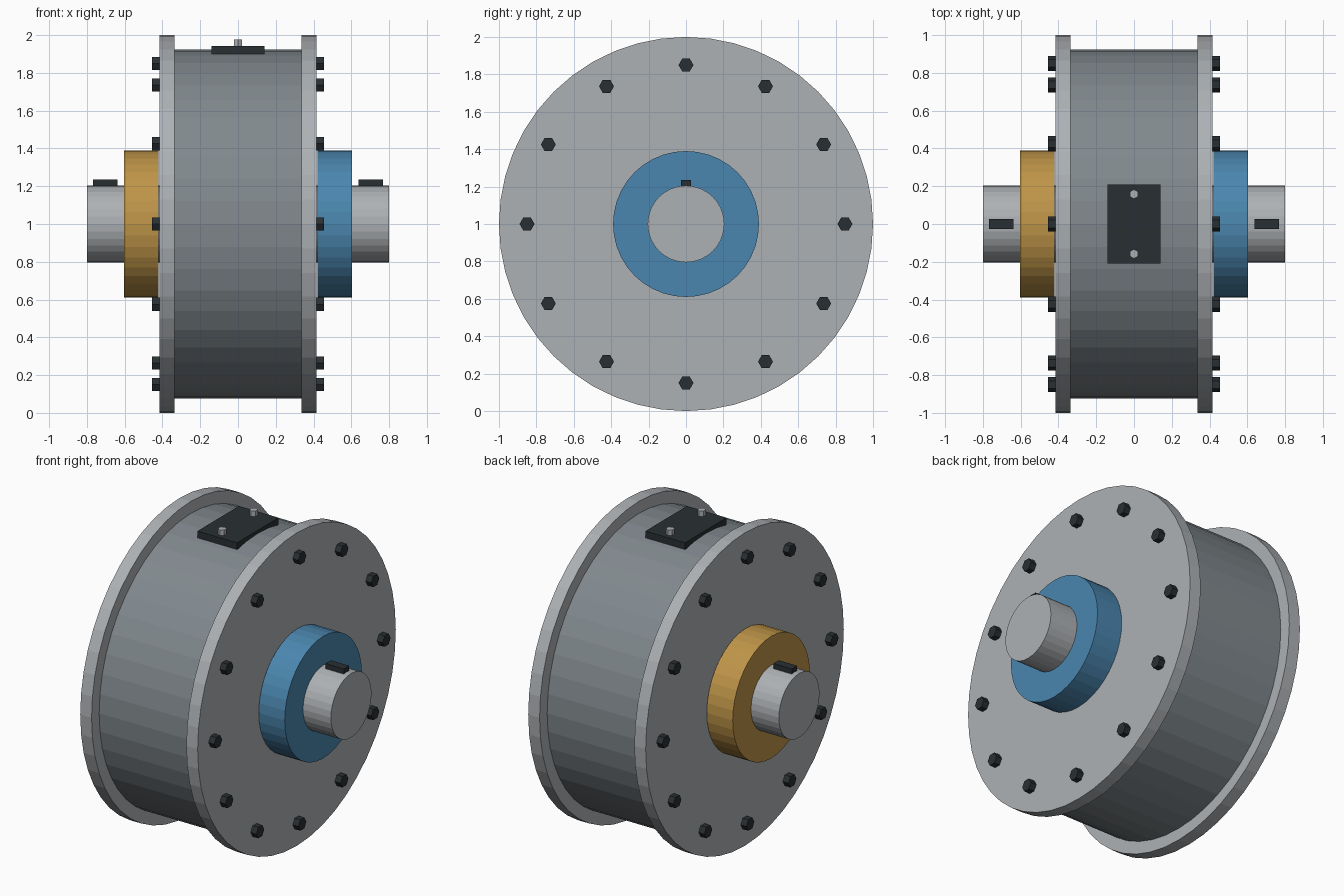
import bpy
from math import sin, cos, pi

if "Cube" in bpy.data.objects:
    bpy.data.objects.remove(bpy.data.objects["Cube"])

AXIS_Z = 1.0  # height of the drum axis


def material(name, rgb):
    m = bpy.data.materials.new(name)
    m.diffuse_color = (*rgb, 1)
    m.use_nodes = True
    m.node_tree.nodes["Principled BSDF"].inputs["Base Color"].default_value = m.diffuse_color
    return m


STEEL = material("steel", (0.42, 0.44, 0.46))
CASING = material("casing_grey", (0.22, 0.25, 0.27))
DARK = material("dark_metal", (0.022, 0.028, 0.032))
BLUE = material("blue", (0.07, 0.24, 0.43))
GOLD = material("gold", (0.52, 0.30, 0.065))


def finish(name, mat):
    ob = bpy.context.object
    ob.name = name
    ob.data.materials.append(mat)
    return ob


def cyl_x(name, r, x0, x1, sides, mat, y=0.0, z=AXIS_Z):
    """Cylinder lying along x from x0 to x1."""
    bpy.ops.mesh.primitive_cylinder_add(
        vertices=sides, radius=r, depth=abs(x1 - x0),
        location=((x0 + x1) / 2, y, z), rotation=(0, pi / 2, 0))
    return finish(name, mat)


def box(name, lo, hi, mat):
    bpy.ops.mesh.primitive_cube_add(
        size=1, location=[(a + b) / 2 for a, b in zip(lo, hi)])
    bpy.context.object.scale = [b - a for a, b in zip(lo, hi)]
    return finish(name, mat)


# Drum casing and the shaft running through it
cyl_x("drum_casing", 0.923, -0.335, 0.335, 48, CASING)
cyl_x("shaft", 0.205, -0.8, 0.8, 32, STEEL)

# Both ends: flange, bearing hub, shaft key and ring of hex bolts
for side, s, hub_mat in (("left", -1, GOLD), ("right", 1, BLUE)):
    cyl_x(f"{side}_flange", 1.0, s * 0.335, s * 0.415, 48, STEEL)
    cyl_x(f"{side}_hub", 0.39, s * 0.42, s * 0.603, 40, hub_mat)
    xs = sorted((s * 0.637, s * 0.767))
    box(f"{side}_shaft_key", (xs[0], -0.027, 1.185), (xs[1], 0.027, 1.235), DARK)
    for i in range(12):
        a = i * pi / 6
        cyl_x(f"{side}_bolt_{i + 1}", 0.04, s * 0.405, s * 0.455, 6, DARK,
              0.85 * cos(a), AXIS_Z + 0.85 * sin(a))

# Inspection cover on top with two small hex screws
box("inspection_cover", (-0.14, -0.21, 1.9), (0.14, 0.21, 1.943), DARK)
for i, y in enumerate((-0.158, 0.158)):
    bpy.ops.mesh.primitive_cylinder_add(
        vertices=6, radius=0.025, depth=0.05, location=(0, y, 1.953))
    finish(f"cover_screw_{i + 1}", STEEL)
